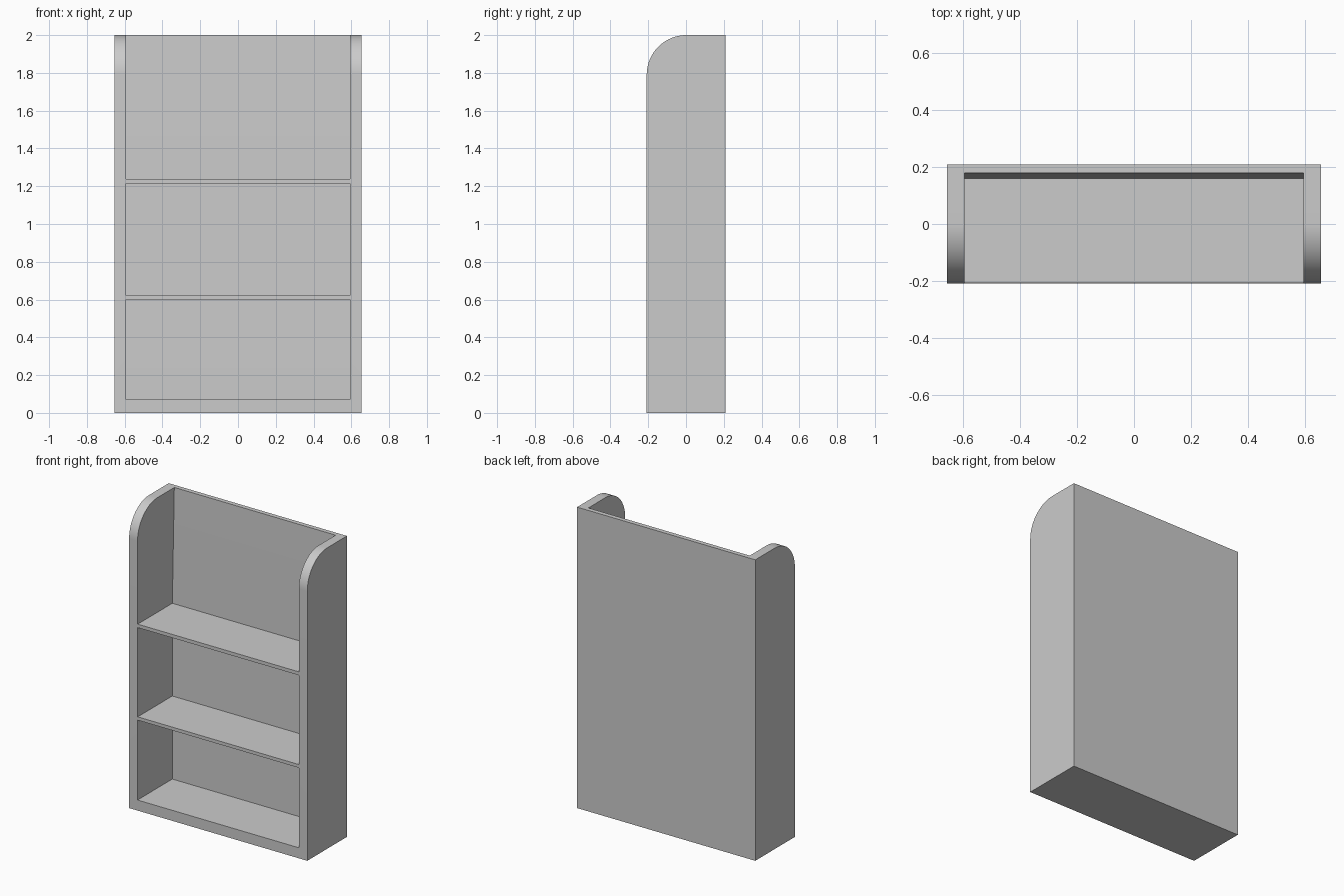
import bpy, bmesh, math

if "Cube" in bpy.data.objects:
    bpy.data.objects.remove(bpy.data.objects["Cube"])

HALF_W, INNER_W = 0.655, 0.593   # outer and inner half widths
FRONT, BACK, HEIGHT = -0.208, 0.208, 2.0
RADIUS = 0.21                    # rounded top front corner
PANEL_Y = 0.157                  # inner face of the back panel


def extrude_profile(name, points, half_width):
    """Extrude a (y, z) profile along x, centred on x = 0."""
    mesh = bpy.data.meshes.new(name)
    bm = bmesh.new()
    face = bm.faces.new([bm.verts.new((-half_width, y, z)) for y, z in points])
    result = bmesh.ops.extrude_face_region(bm, geom=[face])
    verts = [g for g in result["geom"] if isinstance(g, bmesh.types.BMVert)]
    bmesh.ops.translate(bm, verts=verts, vec=(2 * half_width, 0, 0))
    bmesh.ops.recalc_face_normals(bm, faces=bm.faces)
    bm.to_mesh(mesh)
    bm.free()
    obj = bpy.data.objects.new(name, mesh)
    bpy.context.collection.objects.link(obj)
    return obj


# Case: side outline with a rounded top front corner
outline = [(FRONT, 0), (BACK, 0), (BACK, HEIGHT)]
for i in range(25):
    a = math.pi / 2 * (1 + i / 24)
    outline.append((FRONT + RADIUS + RADIUS * math.cos(a),
                    HEIGHT - RADIUS + RADIUS * math.sin(a)))
case = extrude_profile("bookcase_case", outline, HALF_W)

# Hollow interior, open at front and top, back panel thins towards the top
cavity = extrude_profile("cavity_cutter", [
    (-0.5, 0.07), (PANEL_Y, 0.07), (PANEL_Y, 1.22),
    (0.178, HEIGHT), (0.178, 2.2), (-0.5, 2.2)], INNER_W)
cavity.hide_render = True
cut = case.modifiers.new("hollow", 'BOOLEAN')
cut.operation = 'DIFFERENCE'
cut.solver = 'EXACT'
cut.object = cavity

bpy.ops.object.select_all(action='DESELECT')
case.select_set(True)
bpy.context.view_layer.objects.active = case
bpy.ops.object.modifier_apply(modifier=cut.name)
bpy.data.objects.remove(cavity)
bpy.ops.object.shade_smooth_by_angle(angle=math.radians(30))

# Shelves
for name, bottom, top in (("lower_shelf", 0.60, 0.622),
                          ("upper_shelf", 1.215, 1.238)):
    extrude_profile(name, [(-0.206, bottom), (PANEL_Y + 0.001, bottom),
                           (PANEL_Y + 0.001, top), (-0.206, top)], INNER_W)
